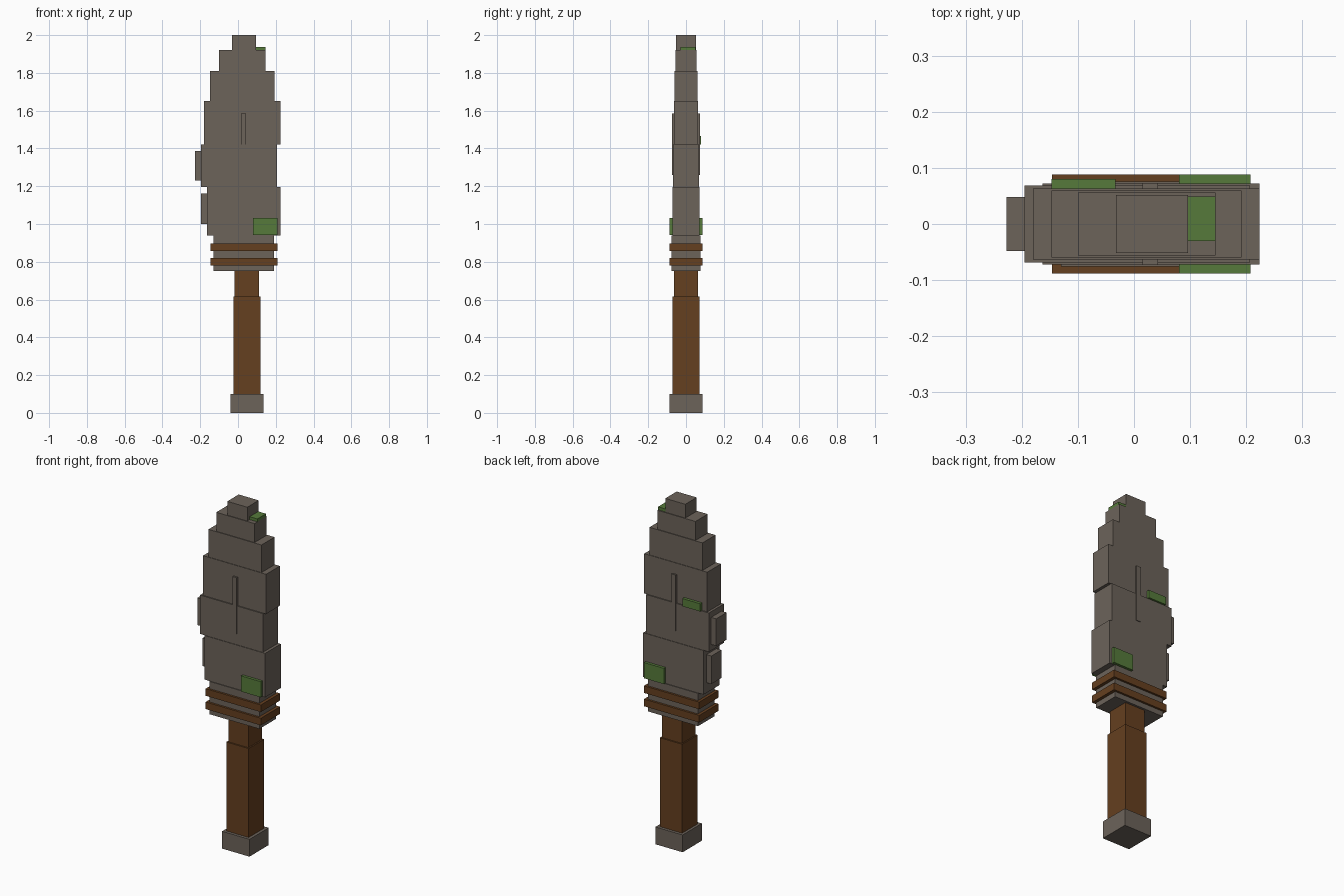
import bpy
from mathutils import Vector

cube = bpy.data.objects.get("Cube")
if cube:
    bpy.data.objects.remove(cube, do_unlink=True)


def material(name, rgb):
    mat = bpy.data.materials.new(name)
    mat.use_nodes = True
    color = (*rgb, 1.0)
    mat.diffuse_color = color
    bsdf = mat.node_tree.nodes["Principled BSDF"]
    bsdf.inputs["Base Color"].default_value = color
    bsdf.inputs["Roughness"].default_value = 0.9
    return mat


stone = material("grey stone", (0.15, 0.125, 0.102))
wood = material("brown wood", (0.13, 0.05, 0.014))
moss = material("green moss", (0.093, 0.195, 0.043))


def box(name, mat, x, z, y):
    """Box from x, z and y ranges; a single y means symmetric depth."""
    if not isinstance(y, tuple):
        y = (-y, y)
    lo, hi = Vector((x[0], y[0], z[0])), Vector((x[1], y[1], z[1]))
    bpy.ops.mesh.primitive_cube_add(size=1)
    obj = bpy.context.object
    obj.name = obj.data.name = name
    size, mid = hi - lo, (hi + lo) / 2
    for v in obj.data.vertices:
        v.co = Vector(a * b for a, b in zip(v.co, size))
    obj.location = mid
    obj.data.materials.append(mat)
    return obj


# Handle
box("pommel", stone, (-0.04, 0.135), (0, 0.1), 0.088)
box("grip", wood, (-0.025, 0.118), (0.1, 0.615), 0.071)
box("grip_neck", wood, (-0.018, 0.11), (0.615, 0.75), 0.063)

# Collar wrapped by two bands
box("collar", stone, (-0.13, 0.19), (0.75, 0.94), 0.076)
for name, z in (("lower_band", 0.78), ("upper_band", 0.857)):
    box(name, wood, (-0.146, 0.208), (z, z + 0.041), 0.088)

# Stepped blade
box("blade_base", stone, (-0.163, 0.224), (0.94, 1.195), 0.072)
box("blade_middle", stone, (-0.195, 0.207), (1.195, 1.42), 0.069)
box("blade_upper", stone, (-0.18, 0.224), (1.42, 1.65), 0.063)
box("blade_shoulder", stone, (-0.147, 0.192), (1.65, 1.81), 0.06)
box("blade_point", stone, (-0.1, 0.145), (1.81, 1.92), 0.056)
box("blade_tip", stone, (-0.032, 0.096), (1.92, 2.0), 0.052)

# Raised rib and chips along the edge
box("blade_rib", stone, (0.015, 0.043), (1.26, 1.585), 0.073)
box("upper_edge_chip", stone, (-0.227, -0.195), (1.23, 1.387), 0.048)
box("lower_edge_chip", stone, (-0.195, -0.163), (1.0, 1.162), 0.046)

# Moss patches
box("base_moss", moss, (0.08, 0.208), (0.942, 1.033), 0.088)
box("back_moss", moss, (-0.147, -0.033), (1.42, 1.465), (0.06, 0.08))
box("tip_moss", moss, (0.096, 0.145), (1.92, 1.937), (-0.03, 0.049))
